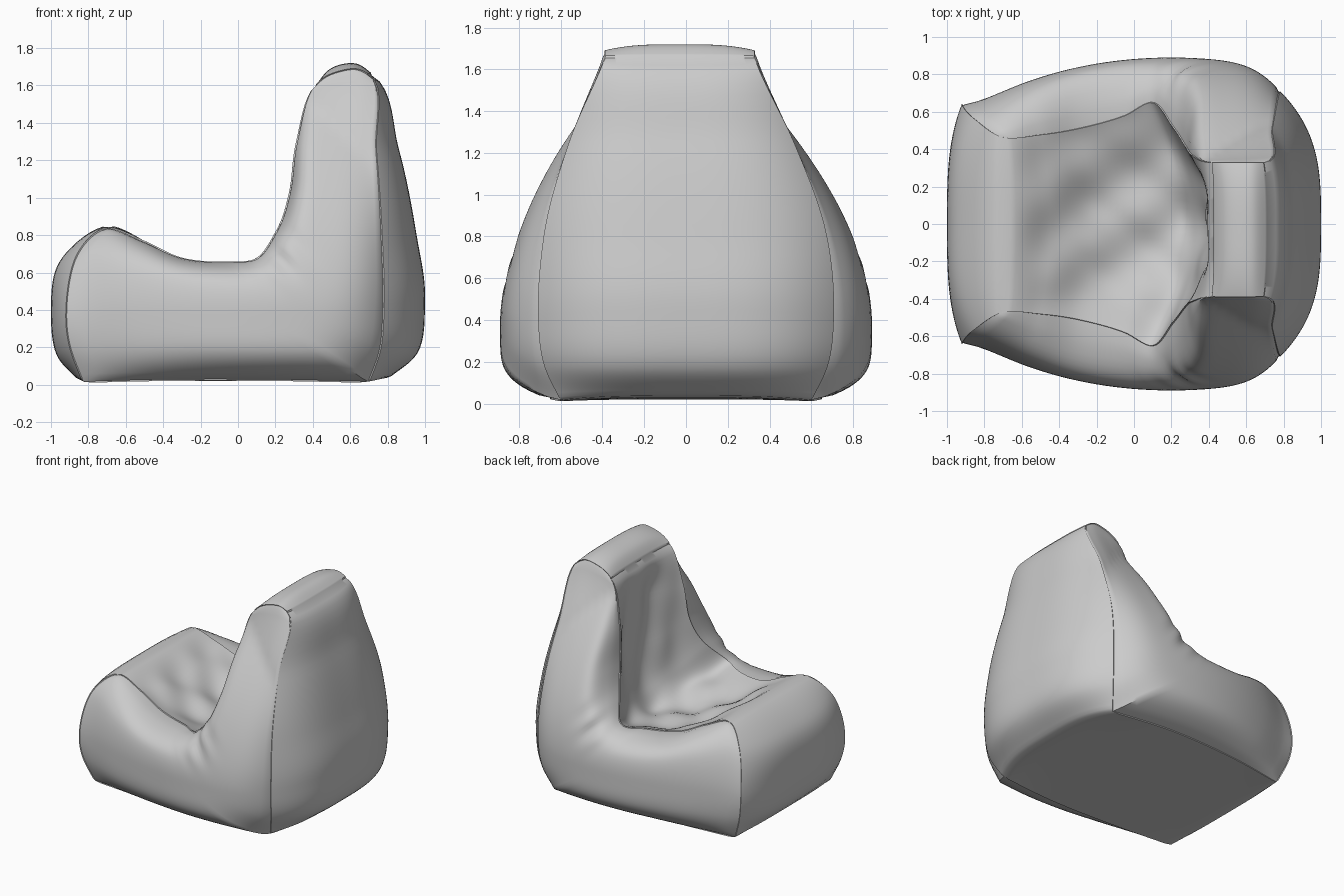
import bpy, bmesh, math
from mathutils import Vector

cube = bpy.data.objects.get("Cube")
if cube:
    bpy.data.objects.remove(cube, do_unlink=True)

# Stations round the bag: seam x, seam half-width, seam z, middle x, middle z
STATIONS = [
    (-.83, .58, .01, -.85, .02), (-.90, .63, .2, -.97, .16), (-.92, .64, .4, -1, .4),
    (-.86, .57, .7, -.94, .68), (-.70, .47, .84, -.69, .85), (-.5, .48, .77, -.45, .72),
    (-.3, .51, .68, -.22, .58), (-.05, .58, .66, .05, .51), (.1, .65, .68, .25, .52),
    (.2, .53, .82, .35, .64), (.27, .43, 1.02, .41, .95), (.31, .39, 1.3, .41, 1.3),
    (.41, .36, 1.6, .42, 1.6), (.47, .36, 1.65, .48, 1.68), (.55, .36, 1.68, .56, 1.715),
    (.63, .36, 1.69, .64, 1.715), (.70, .36, 1.66, .72, 1.66), (.74, .54, 1.25, .86, 1.26),
    (.77, .68, .8, .955, .8), (.78, .71, .42, 1, .45), (.76, .68, .18, .96, .17),
    (.70, .6, .01, .8, .03), (.2, .65, .02, .2, .02), (-.4, .63, .02, -.4, .02),
]
BASE_FRONT, FRONT_TOP, BACK_TOP, TOP_REAR, BASE_REAR = 0, 4, 12, 16, 21
STEPS, HALF = 8, 24


def smooth_loop(points, steps):
    """Closed curve through the stations, bending sharply at the base seams."""
    pts = [Vector(p) for p in points]
    n = len(pts)
    gap = [(pts[(i + 1) % n] - pts[i]).length for i in range(n)]
    slope = [(pts[(i + 1) % n] - pts[i]) / gap[i] for i in range(n)]

    def tangent(i, piece):
        if i in (BASE_FRONT, BASE_REAR):
            return slope[piece]
        return (slope[i - 1] * gap[i] + slope[i] * gap[i - 1]) / (gap[i] + gap[i - 1])

    loop = []
    for i in range(n):
        j = (i + 1) % n
        a, b, ta, tb = pts[i], pts[j], tangent(i, i) * gap[i], tangent(j, i) * gap[i]
        for k in range(steps):
            t = k / steps
            loop.append(a * (1 + 2 * t) * (1 - t) ** 2 + ta * t * (1 - t) ** 2
                        + b * t * t * (3 - 2 * t) + tb * t * t * (t - 1))
    return loop


def step(a, b, x):
    t = min(1, max(0, (x - a) / (b - a)))
    return t * t * (3 - 2 * t)


def lean(x, y, z):
    return Vector((x, y - .03 * step(.6, 1.6, z), max(0, z)))


def strip_point(row, station, v):
    """Point on the long panel that wraps front, seat, back and base."""
    ex, ey, ez, cx, cz = row
    hollow = step(FRONT_TOP, 5, station) * (1 - step(11, BACK_TOP, station))
    w = 1 - abs(v) ** (3.2 - 1.2 * hollow)
    x, y, z = ex + (cx - ex) * w, ey * v, ez + (cz - ez) * w
    # Loose folds in the seat and on the backrest
    seat = step(4, 5.5, station) * (1 - step(8, 9.5, station)) * w
    rest = step(8.5, 10, station) * (1 - step(11, 12, station)) * w
    z += seat * (.018 * math.sin(13 * y - 9 * x + 1) + .012 * math.sin(17 * y + 14 * x))
    x += rest * (.016 * math.sin(19 * y + 3 * z) + .012 * math.sin(11 * y - 7 * z))
    return lean(x, y, z)


rows = smooth_loop(STATIONS, STEPS)
count = len(rows)
edge = [Vector(r[:3]) for r in rows]
LONG = (BACK_TOP - FRONT_TOP) * STEPS
SHORT = (FRONT_TOP - BASE_FRONT) * STEPS


def border(i, j):
    """Loop index of a side panel's border vertex, or None inside the panel."""
    if j == 0:
        return -i % count
    if j == SHORT:
        return SHORT + i
    if i == 0:
        return j
    if i == LONG:
        return TOP_REAR * STEPS - j
    return None


def side_point(i, j, side):
    """Point on a side panel: a patch between its four borders, bulging out."""
    s, t = i / LONG, j / SHORT

    def rim(a, b):
        return edge[border(a, b)]

    x, y, z = (rim(i, 0) * (1 - t) + rim(i, SHORT) * t
               + rim(0, j) * (1 - s) + rim(LONG, j) * s
               - (rim(0, 0) * (1 - s) + rim(LONG, 0) * s) * (1 - t)
               - (rim(0, SHORT) * (1 - s) + rim(LONG, SHORT) * s) * t)
    full = .89 - .2 * (x - .2) ** 2 - .42 * max(0, z - .4) ** 1.8
    puff = (1 - (1 - 2 * t) ** 4) * (1 - (1 - 2 * s) ** 8)
    y += max(0, full - y) * puff
    # Gathered cloth where the arm meets the backrest
    pinch = puff * math.exp(-((x - .22) ** 2 + (z - .7) ** 2) / .015)
    y -= pinch * (.02 + .015 * math.sin(30 * (x + z)))
    return lean(x, side * y, z)


bm = bmesh.new()

# Wrapping panel, finer towards its seams
strip = [[bm.verts.new(strip_point(r, i / STEPS, math.sin(math.pi / 2 * j / HALF)))
          for j in range(-HALF, HALF + 1)] for i, r in enumerate(rows)]
for i in range(count):
    a, b = strip[i], strip[(i + 1) % count]
    for j in range(2 * HALF):
        bm.faces.new((a[j], a[j + 1], b[j + 1], b[j]))

# Left and right side panels
for side, column in ((-1, 0), (1, -1)):
    grid = []
    for i in range(LONG + 1):
        grid.append([])
        for j in range(SHORT + 1):
            k = border(i, j)
            grid[i].append(bm.verts.new(side_point(i, j, side)) if k is None
                           else strip[k][column])
    for i in range(LONG):
        for j in range(SHORT):
            bm.faces.new((grid[i][j], grid[i + 1][j], grid[i + 1][j + 1], grid[i][j + 1]))
bmesh.ops.recalc_face_normals(bm, faces=bm.faces)

# Stitched seams: shallow grooves along the panel borders
bm.normal_update()
seams = {s[j] for s in strip for j in (0, -1)}
for station in (BASE_FRONT, FRONT_TOP, BACK_TOP, TOP_REAR, BASE_REAR):
    seams.update(strip[station * STEPS])
moves = [(v, v.normal * .008) for v in seams]
for v, offset in moves:
    v.co -= offset
    v.co.z = max(0, v.co.z)

mesh = bpy.data.meshes.new("bean_bag_cover")
bm.to_mesh(mesh)
bm.free()
cover = bpy.data.objects.new("bean_bag_cover", mesh)
bpy.context.collection.objects.link(cover)

# Plain grey cloth
cloth = bpy.data.materials.new("grey_cloth")
cloth.use_nodes = True
grey = (.6, .6, .6, 1)
cloth.diffuse_color = grey
cloth.node_tree.nodes["Principled BSDF"].inputs["Base Color"].default_value = grey
mesh.materials.append(cloth)

bpy.context.view_layer.objects.active = cover
cover.select_set(True)
bpy.ops.object.shade_smooth_by_angle(angle=math.radians(40))
